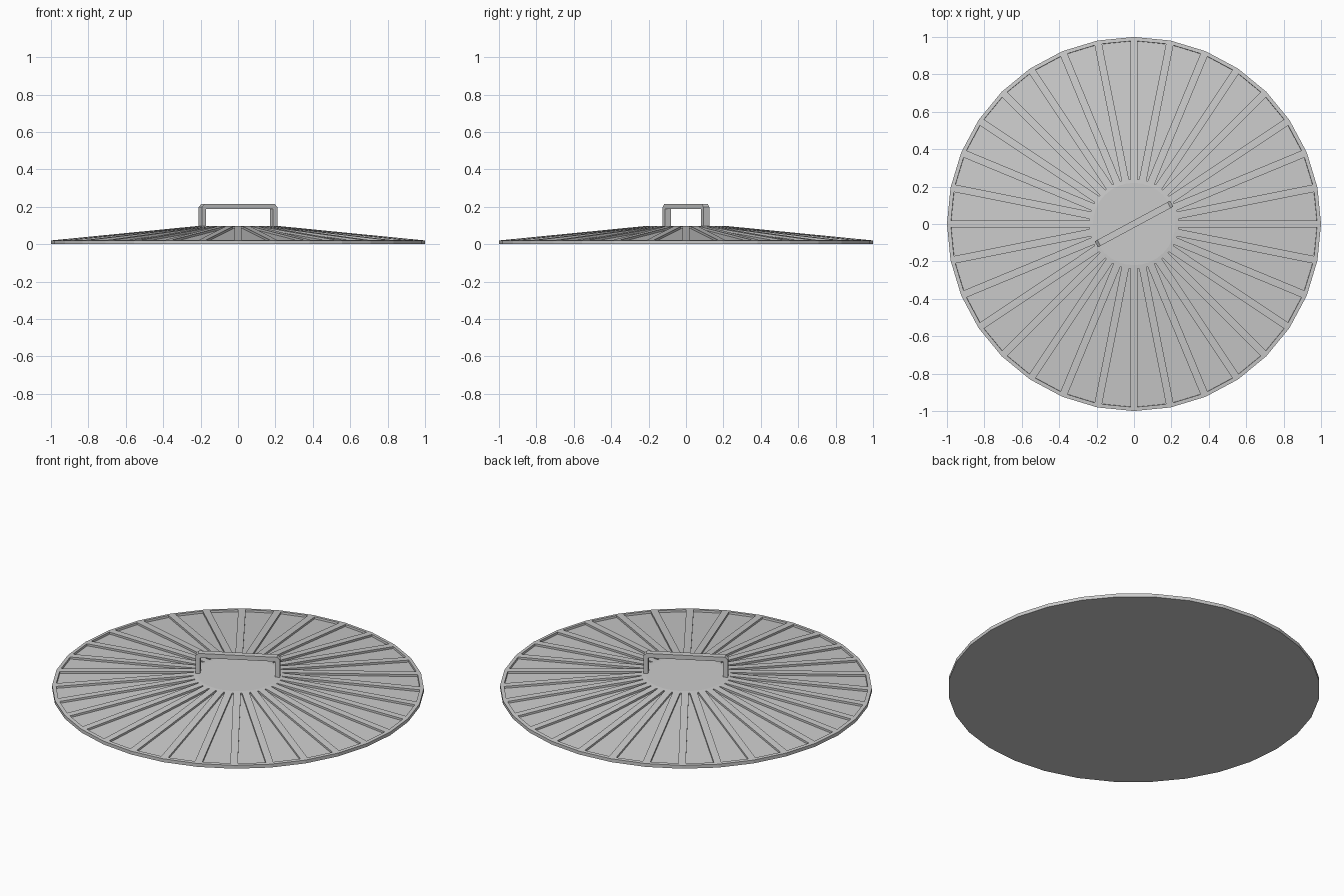
import bpy, bmesh, math
from mathutils import Matrix

if "Cube" in bpy.data.objects:
    bpy.data.objects.remove(bpy.data.objects["Cube"])

SIDES = 32


def finish(bm, name):
    bmesh.ops.recalc_face_normals(bm, faces=bm.faces)
    mesh = bpy.data.meshes.new(name)
    bm.to_mesh(mesh)
    bm.free()
    obj = bpy.data.objects.new(name, mesh)
    bpy.context.collection.objects.link(obj)
    return obj


# Lid: shallow cone with flat top and thin rim
bm = bmesh.new()
rings = []
for r, z in [(1.0, 0.0), (1.0, 0.02), (0.22, 0.097)]:
    rings.append([bm.verts.new((r * math.cos(2 * math.pi * i / SIDES),
                                r * math.sin(2 * math.pi * i / SIDES), z))
                  for i in range(SIDES)])
bm.faces.new(rings[0][::-1])
bm.faces.new(rings[2])
slope = []
for k in range(2):
    for i in range(SIDES):
        j = (i + 1) % SIDES
        f = bm.faces.new((rings[k][i], rings[k][j], rings[k + 1][j], rings[k + 1][i]))
        if k == 1:
            slope.append(f)
bm.normal_update()

# Recessed wedge panels, leaving radial ribs
bmesh.ops.inset_individual(bm, faces=slope, thickness=0.02, use_even_offset=True)
bm.normal_update()
bmesh.ops.inset_individual(bm, faces=slope, thickness=0.0, depth=-0.012)
finish(bm, "lid")

# Handle: flat-bar bracket with chamfered upper corners
half, t, w, top, c = 0.229, 0.026, 0.036, 0.215, 0.016
right = [(half, 0.09), (half, top - c), (half - c, top)]
inner = [(half - t, top - t), (half - t, 0.09)]
bm = bmesh.new()
outer_path = right + [(-x, z) for x, z in reversed(right)]
inner_path = [(-x, z) for x, z in reversed(inner)] + inner
profile = [bm.verts.new((x, -w / 2, z)) for x, z in outer_path + inner_path]
face = bm.faces.new(profile)
ext = bmesh.ops.extrude_face_region(bm, geom=[face])
bmesh.ops.translate(bm, vec=(0, w, 0),
                    verts=[v for v in ext["geom"] if isinstance(v, bmesh.types.BMVert)])
bmesh.ops.rotate(bm, verts=bm.verts, cent=(0, 0, 0),
                 matrix=Matrix.Rotation(math.radians(28.3), 3, 'Z'))
finish(bm, "handle")
